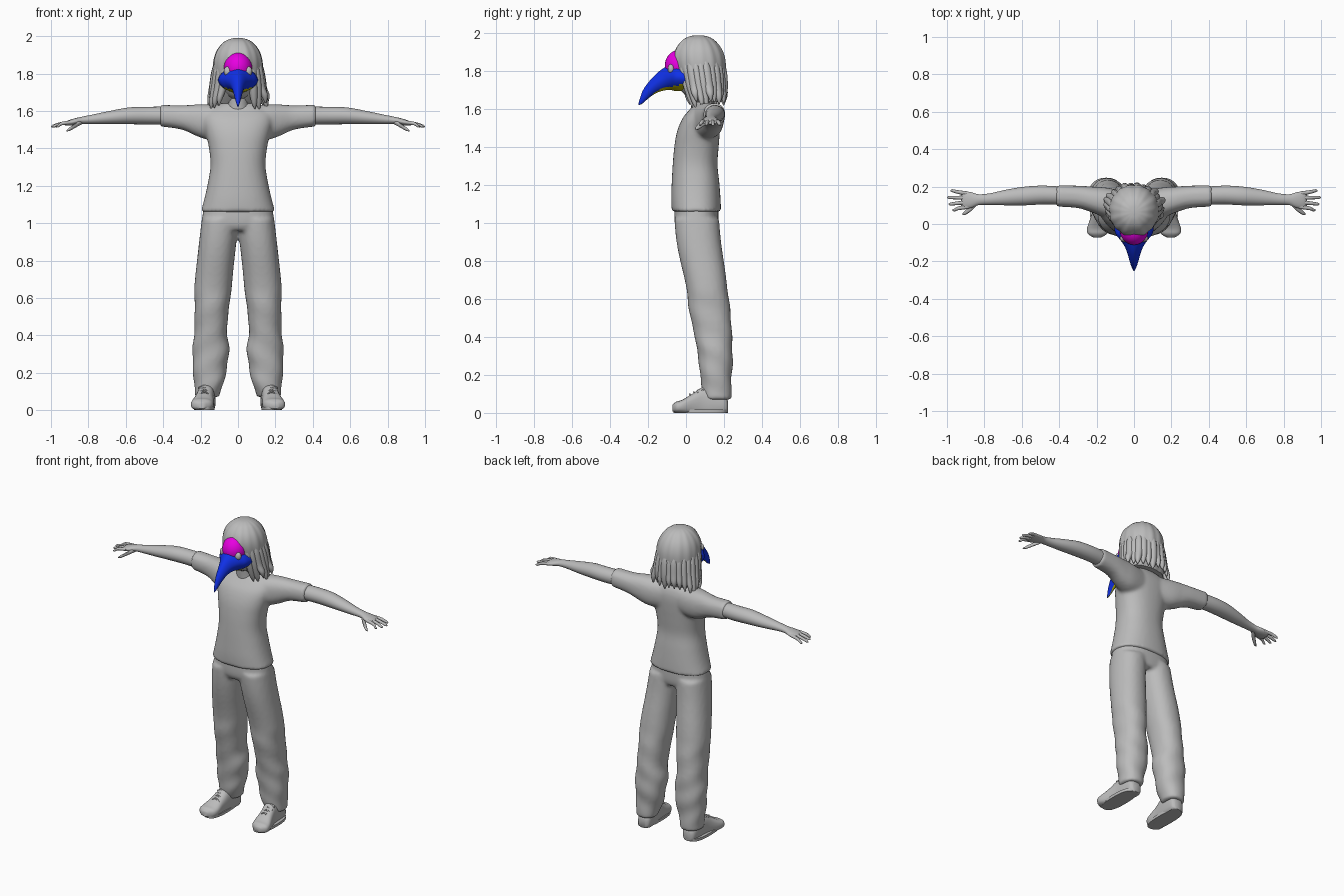
import bpy, bmesh, math, random
from mathutils import Vector

random.seed(4)
if "Cube" in bpy.data.objects:
    bpy.data.objects.remove(bpy.data.objects["Cube"])


def material(name, rgb):
    m = bpy.data.materials.new(name)
    m.use_nodes = True
    m.diffuse_color = (*rgb, 1)
    m.node_tree.nodes["Principled BSDF"].inputs["Base Color"].default_value = (*rgb, 1)
    return m


GREY = material("plain grey", (0.5, 0.5, 0.5))
BLUE = material("beak blue", (0.005, 0.03, 0.8))
PINK = material("forehead magenta", (0.8, 0.0, 0.75))
YELLOW = material("under beak yellow", (0.6, 0.55, 0.0))


def spline(secs, steps):
    """Smoothly interpolate a list of section tuples."""
    out = []
    for i in range(len(secs) - 1):
        p = [Vector(secs[min(max(i + k, 0), len(secs) - 1)]) for k in (-1, 0, 1, 2)]
        for s in range(steps):
            t = s / steps
            out.append(p[1] + t / 2 * ((p[2] - p[0]) + t * ((2 * p[0] - 5 * p[1] + 4 * p[2] - p[3])
                       + t * (3 * p[1] - p[0] - 3 * p[2] + p[3]))))
    return out + [Vector(secs[-1])]


def loft(bm, axis, secs, sides=24, power=2, steps=4, ripple=None, floor=None):
    """Skin oval sections (position, centre a, centre b, radius a, radius b) along an axis."""
    rings = []
    for t, a, b, ra, rb in spline(secs, steps):
        ring = []
        for i in range(sides):
            ang = 2 * math.pi * i / sides
            c, s = math.cos(ang), math.sin(ang)
            k = 1 + (ripple(t, ang) if ripple else 0)
            u = a + max(ra, .001) * k * math.copysign(abs(c) ** (2 / power), c)
            v = b + max(rb, .001) * k * math.copysign(abs(s) ** (2 / power), s)
            if floor is not None:
                v = max(v, floor)
            ring.append(bm.verts.new({"x": (t, u, v), "y": (u, t, v), "z": (u, v, t)}[axis]))
        rings.append(ring)
    for r, q in zip(rings, rings[1:]):
        for i in range(sides):
            j = (i + 1) % sides
            bm.faces.new((r[i], r[j], q[j], q[i]))
    bm.faces.new(rings[0][::-1])
    bm.faces.new(rings[-1])


def ball(bm, centre, radii):
    made = bmesh.ops.create_uvsphere(bm, u_segments=28, v_segments=18, radius=1)["verts"]
    bmesh.ops.scale(bm, vec=radii, verts=made)
    bmesh.ops.translate(bm, vec=centre, verts=made)


def finish(name, bm, mats, mirror=False, voxel=0, smooth=6, rule=None, angle=50):
    """Turn a bmesh into a shaded object, optionally mirrored and fused."""
    bmesh.ops.recalc_face_normals(bm, faces=bm.faces)
    if rule:
        for f in bm.faces:
            f.material_index = rule(f)
    me = bpy.data.meshes.new(name)
    bm.to_mesh(me)
    bm.free()
    ob = bpy.data.objects.new(name, me)
    bpy.context.collection.objects.link(ob)
    for m in mats:
        me.materials.append(m)
    bpy.ops.object.select_all(action="DESELECT")
    ob.select_set(True)
    bpy.context.view_layer.objects.active = ob
    bpy.ops.object.shade_smooth_by_angle(angle=math.radians(angle))
    if mirror:
        ob.modifiers.new("Mirror", "MIRROR").use_mirror_merge = False
    if voxel:
        r = ob.modifiers.new("Fuse", "REMESH")
        r.mode, r.voxel_size, r.use_smooth_shade = "VOXEL", voxel, True
        s = ob.modifiers.new("Soften", "SMOOTH")
        s.factor, s.iterations = 0.5, smooth
    return ob


# Shirt: body and sleeves fused
bm = bmesh.new()
loft(bm, "z", [(1.06, 0, .055, .2, .13), (1.13, 0, .052, .18, .13), (1.22, 0, .05, .16, .125),
               (1.31, 0, .048, .147, .118), (1.4, 0, .055, .155, .117), (1.48, 0, .065, .172, .113),
               (1.55, 0, .08, .185, .1), (1.6, 0, .095, .17, .075), (1.64, 0, .1, .09, .045)],
     sides=40, power=2.3)
loft(bm, "x", [(.05, .1, 1.54, .075, .09), (.15, .115, 1.54, .08, .095), (.22, .13, 1.55, .07, .085),
               (.3, .145, 1.565, .06, .065), (.417, .15, 1.575, .057, .058)], power=2.3)
finish("shirt", bm, [GREY], mirror=True, voxel=.011, smooth=4)

# Trousers: legs and hips fused, with folds near the hems
bm = bmesh.new()


def folds(z, ang):
    return .05 * max(0, 1 - z / .7) * math.sin(42 * z + 2 * ang) + .015 * math.sin(18 * z + ang)


loft(bm, "z", [(.07, .165, .17, .065, .07), (.15, .155, .16, .08, .08), (.25, .15, .158, .094, .088),
               (.33, .145, .15, .098, .094), (.42, .145, .142, .088, .1), (.55, .14, .125, .092, .11),
               (.65, .135, .11, .1, .108), (.8, .118, .085, .1, .115), (.93, .106, .065, .1, .118),
               (1.02, .095, .055, .1, .118)], power=2.2, ripple=folds)
loft(bm, "z", [(.96, 0, .058, .16, .1), (1.0, 0, .055, .192, .115), (1.09, 0, .055, .182, .115)],
     sides=40, power=2.4)
finish("trousers", bm, [GREY], mirror=True, voxel=.011, smooth=4)

# Arms with hands, fingers and thumb
bm = bmesh.new()
loft(bm, "x", [(.36, .15, 1.575, .048, .048), (.48, .155, 1.575, .05, .047), (.58, .15, 1.574, .05, .045),
               (.68, .142, 1.565, .042, .036), (.77, .133, 1.556, .031, .026), (.83, .13, 1.55, .029, .02),
               (.87, .128, 1.543, .042, .018), (.91, .128, 1.535, .046, .014), (.925, .128, 1.53, .035, .008)])
for root, tip, end in ((.092, .075, .972), (.116, .107, .992), (.14, .142, 1.0), (.163, .178, .982)):
    loft(bm, "x", [(.885, root, 1.54, .011, .01), (.94, (root + tip) / 2, 1.533, .01, .01),
                   (end - .012, tip, 1.52, .008, .008), (end, tip, 1.517, .002, .002)], sides=10)
loft(bm, "x", [(.835, .12, 1.542, .015, .014), (.865, .09, 1.525, .016, .013),
               (.9, .062, 1.503, .012, .01), (.918, .052, 1.494, .003, .003)], sides=10)
finish("arms", bm, [GREY], mirror=True)

# Shoes with soles and laces
bm = bmesh.new()
loft(bm, "y", [(.222, .165, .03, .025, .03), (.205, .165, .04, .043, .05), (.15, .168, .05, .047, .07),
               (.09, .172, .055, .046, .08), (.04, .18, .045, .05, .06), (-.02, .19, .033, .06, .036),
               (-.052, .195, .03, .052, .029), (-.072, .197, .025, .02, .016)], power=2.6, floor=.0)
finish("shoes", bm, [GREY], mirror=True)
bm = bmesh.new()
loft(bm, "z", [(0, .18, .075, .054, .14), (.018, .18, .075, .055, .143)], power=2.6, steps=1)
for k in range(4):
    y = .02 + k * .022
    loft(bm, "x", [(.15, y, .082 + k * .012, .005, .005), (.18, y, .098 + k * .011, .005, .005),
                   (.21, y, .082 + k * .012, .005, .005)], sides=8)
finish("soles_and_laces", bm, [GREY], mirror=True)

# Head and neck
bm = bmesh.new()
ball(bm, (0, .045, 1.79), (.1, .1, .13))
loft(bm, "z", [(1.58, 0, .09, .07, .06), (1.64, 0, .08, .055, .055), (1.75, 0, .07, .055, .055)])
finish("head", bm, [GREY])

# Hair: grooved cap with loose tapering locks
bm = bmesh.new()
loft(bm, "z", [(1.64, 0, .115, .12, .06), (1.7, 0, .1, .132, .098), (1.78, 0, .08, .133, .128),
               (1.86, 0, .07, .132, .138), (1.92, 0, .066, .115, .122), (1.965, 0, .065, .08, .085),
               (1.985, 0, .065, .042, .045), (1.99, 0, .065, .008, .008)], sides=72,
     ripple=lambda z, ang: .014 * math.sin(15 * ang) + .01 * math.sin(8 * ang + 9 * z)
     - .05 * math.exp(-((ang - 1.5 * math.pi) / .09) ** 2))
count = 22
for k in range(count):
    ang = math.radians(-52 + 284 * k / (count - 1))
    c, s = math.cos(ang), math.sin(ang)
    end = random.uniform(1.6, 1.645)
    flare = random.uniform(-.008, .016)
    r = random.uniform(.02, .028)

    def sec(z, out, size):
        cy = .07 + .035 * (1.86 - z) / .24
        ry = out * (1 - max(0, 1.86 - z) * 1.5)
        return (z, c * out, cy + s * ry, r * size, r * size)
    loft(bm, "z", [sec(end, .152 + flare, .1), sec(end + .04, .145 + flare, .7), sec(1.73, .132, 1),
                   sec(1.82, .12, .9), sec(1.9, .1, .5)], sides=10)
finish("hair", bm, [GREY])

# Mask: hooked beak with a differently coloured underside
bm = bmesh.new()
loft(bm, "y", [(-.0, 0, 1.765, .107, .068), (-.05, 0, 1.768, .1, .072), (-.085, 0, 1.768, .074, .066),
               (-.12, 0, 1.757, .05, .059), (-.16, 0, 1.734, .034, .05), (-.2, 0, 1.698, .023, .042),
               (-.23, 0, 1.662, .013, .032), (-.25, 0, 1.627, .003, .006)], sides=36, power=1.8)
finish("beak", bm, [BLUE, YELLOW], rule=lambda f: int(f.normal.z < -.72))

bm = bmesh.new()
ball(bm, (0, -.03, 1.83), (.076, .082, .085))
finish("mask_forehead", bm, [PINK])

# Round eye openings set into the mask
bm = bmesh.new()
ball(bm, (.052, -.078, 1.812), (.024, .018, .027))
finish("mask_eyes", bm, [GREY], mirror=True)
